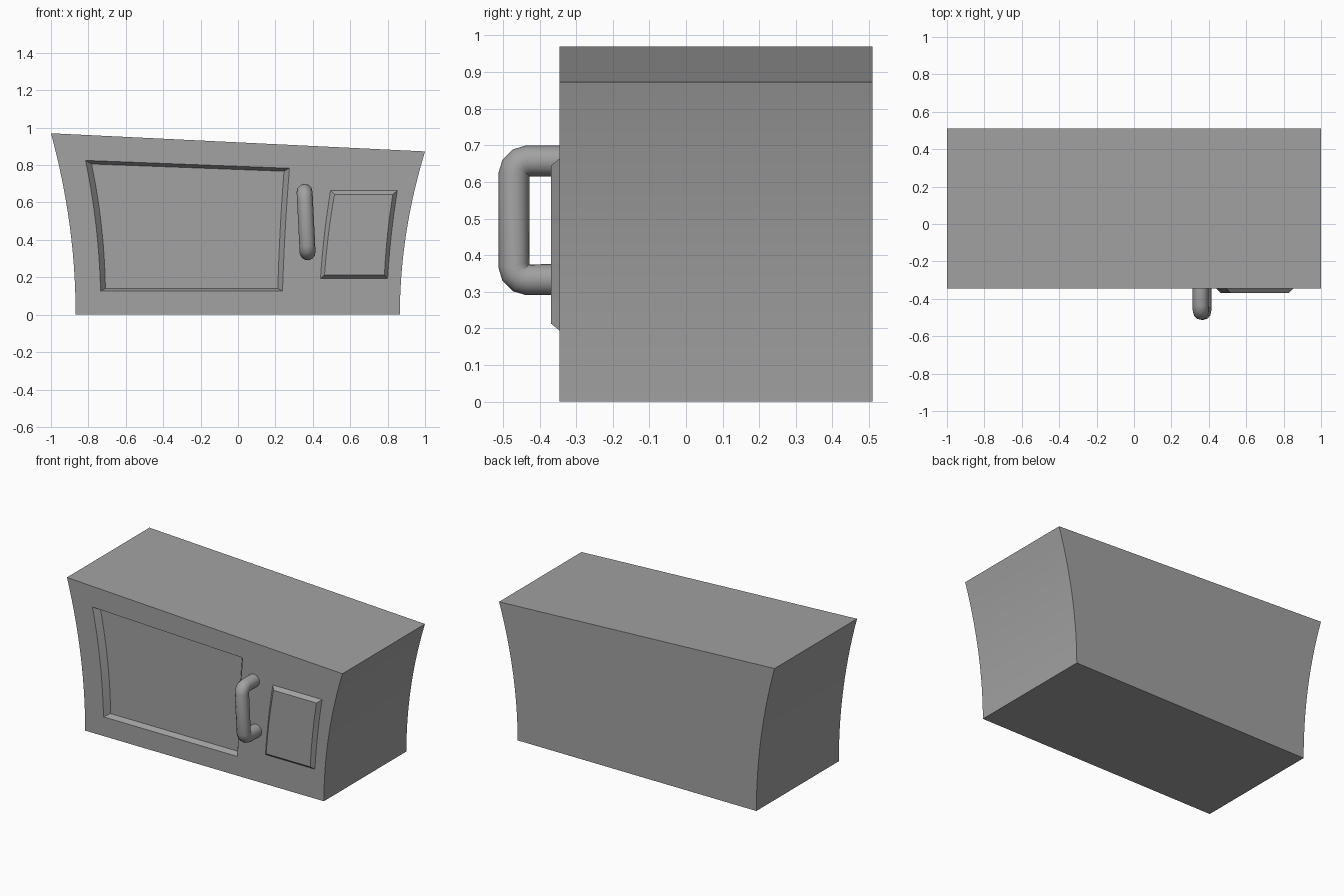
import bpy
import bmesh
import math

cube = bpy.data.objects.get("Cube")
if cube:
    bpy.data.objects.remove(cube, do_unlink=True)

FRONT, BACK = -0.345, 0.51
STEPS = 14

grey = bpy.data.materials.new("plain_grey")
grey.use_nodes = True
grey.diffuse_color = (0.36, 0.36, 0.36, 1)
grey.node_tree.nodes["Principled BSDF"].inputs["Base Color"].default_value = (0.36, 0.36, 0.36, 1)


def bowed_edge(start, end, sag):
    """Points from start to end, bowed sideways in x."""
    points = []
    for i in range(STEPS + 1):
        t = i / STEPS
        x = start[0] + (end[0] - start[0]) * t + sag * 4 * t * (1 - t)
        points.append((x, start[1] + (end[1] - start[1]) * t))
    return points


def outline(bl, br, tr, tl, left_sag, right_sag):
    """Closed x-z outline with straight top and bottom and bowed sides."""
    return bowed_edge(br, tr, right_sag) + bowed_edge(tl, bl, left_sag)


def loft(name, rings):
    """Solid through a series of (outline, y) rings, capped at both ends."""
    bm = bmesh.new()
    loops = [[bm.verts.new((x, y, z)) for x, z in shape] for shape, y in rings]
    n = len(loops[0])
    for a, b in zip(loops, loops[1:]):
        for i in range(n):
            j = (i + 1) % n
            bm.faces.new((a[i], a[j], b[j], b[i]))
    bm.faces.new(loops[0])
    bm.faces.new(loops[-1])
    bmesh.ops.recalc_face_normals(bm, faces=bm.faces)
    mesh = bpy.data.meshes.new(name)
    bm.to_mesh(mesh)
    bm.free()
    mesh.materials.append(grey)
    obj = bpy.data.objects.new(name, mesh)
    bpy.context.collection.objects.link(obj)
    return obj


def activate(obj):
    bpy.ops.object.select_all(action='DESELECT')
    obj.select_set(True)
    bpy.context.view_layer.objects.active = obj


def smooth(obj, degrees):
    activate(obj)
    bpy.ops.object.shade_smooth_by_angle(angle=math.radians(degrees))


# Flared body with a sloping top
body_shape = outline((-0.868, 0), (0.865, 0), (1, 0.873), (-1, 0.97), 0.033, -0.033)
body = loft("body", [(body_shape, FRONT), (body_shape, BACK)])

# Recessed door window with sloping rims
rim = outline((-0.735, 0.126), (0.238, 0.126), (0.275, 0.783), (-0.815, 0.825), 0.016, -0.004)
pane = outline((-0.709, 0.14), (0.213, 0.14), (0.246, 0.767), (-0.783, 0.806), 0.016, -0.004)
cutter = loft("window_cutter", [(rim, FRONT - 0.05), (rim, FRONT), (pane, FRONT + 0.037)])
cutter.hide_render = True
cut = body.modifiers.new("window_recess", 'BOOLEAN')
cut.operation = 'DIFFERENCE'
cut.solver = 'EXACT'
cut.object = cutter
activate(body)
bpy.ops.object.modifier_apply(modifier=cut.name)
bpy.data.objects.remove(cutter, do_unlink=True)
smooth(body, 20)

# Raised control panel with bevelled rim
base = outline((0.441, 0.193), (0.80, 0.193), (0.852, 0.664), (0.495, 0.664), -0.006, -0.006)
face = outline((0.463, 0.213), (0.783, 0.213), (0.828, 0.644), (0.516, 0.644), -0.006, -0.006)
panel = loft("control_panel", [(base, FRONT + 0.01), (base, FRONT), (face, FRONT - 0.024)])
smooth(panel, 20)

# Door handle: round bar with two bent ends
MIDDLE, HALF, REACH, BEND = 0.495, 0.162, -0.47, 0.037
bend = []
for i in range(4):
    a = math.radians(30 * i)
    bend.append((REACH + BEND * (1 - math.sin(a)), HALF - BEND * (1 - math.cos(a))))
upper = [(FRONT + 0.02, HALF)] + bend
path = upper + [(y, -h) for y, h in reversed(upper)]
curve = bpy.data.curves.new("door_handle", 'CURVE')
curve.dimensions = '3D'
curve.bevel_depth = 0.0425
curve.bevel_resolution = 4
curve.use_fill_caps = True
spline = curve.splines.new('POLY')
spline.points.add(len(path) - 1)
for point, (y, h) in zip(spline.points, path):
    point.co = (0.364 - 0.05 * h, y, MIDDLE + h, 1)
curve.materials.append(grey)
handle = bpy.data.objects.new("door_handle", curve)
bpy.context.collection.objects.link(handle)
activate(handle)
bpy.ops.object.convert(target='MESH')
smooth(bpy.context.view_layer.objects.active, 50)
